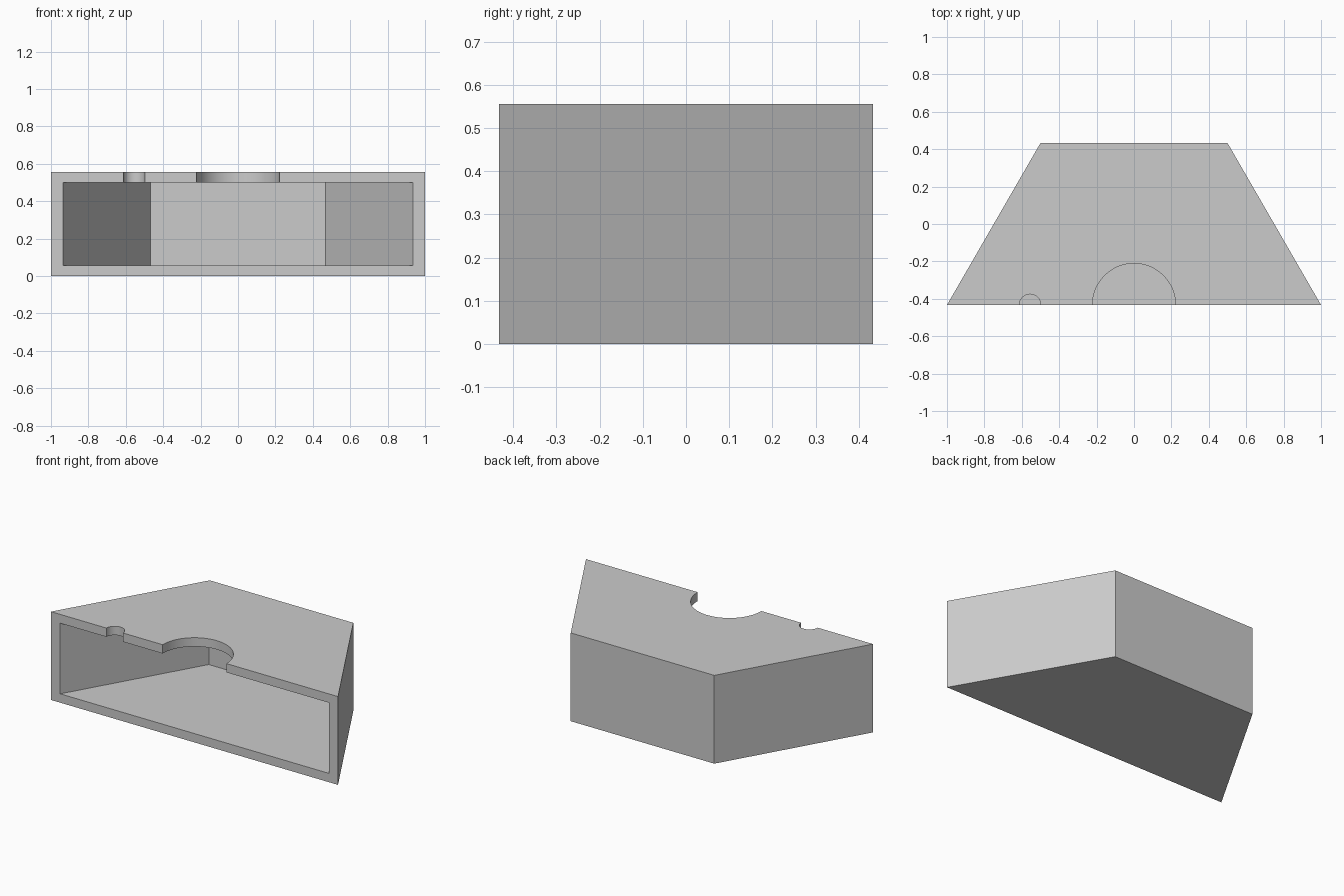
import bpy
import bmesh
from math import sin, cos, pi, radians

default_cube = bpy.data.objects.get("Cube")
if default_cube:
    bpy.data.objects.remove(default_cube, do_unlink=True)

WALL = 0.0556
HEIGHT = 0.556
HALF_DEPTH = sin(pi / 3) / 2
FRONT = -HALF_DEPTH
INNER_RADIUS = 1 - WALL / sin(pi / 3)

grey = bpy.data.materials.new("light_grey")
grey.use_nodes = True
colour = (0.6, 0.6, 0.6, 1)
grey.diffuse_color = colour
grey.node_tree.nodes["Principled BSDF"].inputs["Base Color"].default_value = colour


def prism(name, outline, bottom, top):
    """Extrude a flat outline between two heights."""
    bm = bmesh.new()
    face = bm.faces.new([bm.verts.new((x, y, bottom)) for x, y in outline])
    side = bmesh.ops.extrude_face_region(bm, geom=[face])["geom"]
    verts = [g for g in side if isinstance(g, bmesh.types.BMVert)]
    bmesh.ops.translate(bm, verts=verts, vec=(0, 0, top - bottom))
    bmesh.ops.recalc_face_normals(bm, faces=bm.faces)
    mesh = bpy.data.meshes.new(name)
    bm.to_mesh(mesh)
    bm.free()
    mesh.materials.append(grey)
    obj = bpy.data.objects.new(name, mesh)
    bpy.context.collection.objects.link(obj)
    return obj


def arc(x, radius, turn, steps):
    """Points on an arc centred on the front edge."""
    return [(x + radius * cos(turn * i / steps), FRONT + radius * sin(turn * i / steps))
            for i in range(steps + 1)]


# Half-hexagon body
body = prism("half_hexagon_shell", arc(0, 1, pi, 3), 0, HEIGHT)

# Cavity open at the front, and two round notches in the front edge of the roof
mouth = [(-INNER_RADIUS, FRONT - 0.2), (INNER_RADIUS, FRONT - 0.2)]
cutters = [
    prism("cavity_cutter", arc(0, INNER_RADIUS, pi, 3) + mouth, WALL, HEIGHT - WALL),
    prism("large_notch_cutter", arc(0, 0.222, 2 * pi, 96)[:-1], 0.3, 0.7),
    prism("small_notch_cutter", arc(-0.556, 0.0575, 2 * pi, 64)[:-1], 0.3, 0.7),
]

bpy.ops.object.select_all(action="DESELECT")
body.select_set(True)
bpy.context.view_layer.objects.active = body
for cutter in cutters:
    cutter.hide_render = True
    cut = body.modifiers.new(cutter.name, "BOOLEAN")
    cut.operation = "DIFFERENCE"
    cut.solver = "EXACT"
    cut.object = cutter
    bpy.ops.object.modifier_apply(modifier=cut.name)
    bpy.data.objects.remove(cutter, do_unlink=True)

bpy.ops.object.shade_smooth_by_angle(angle=radians(30))
